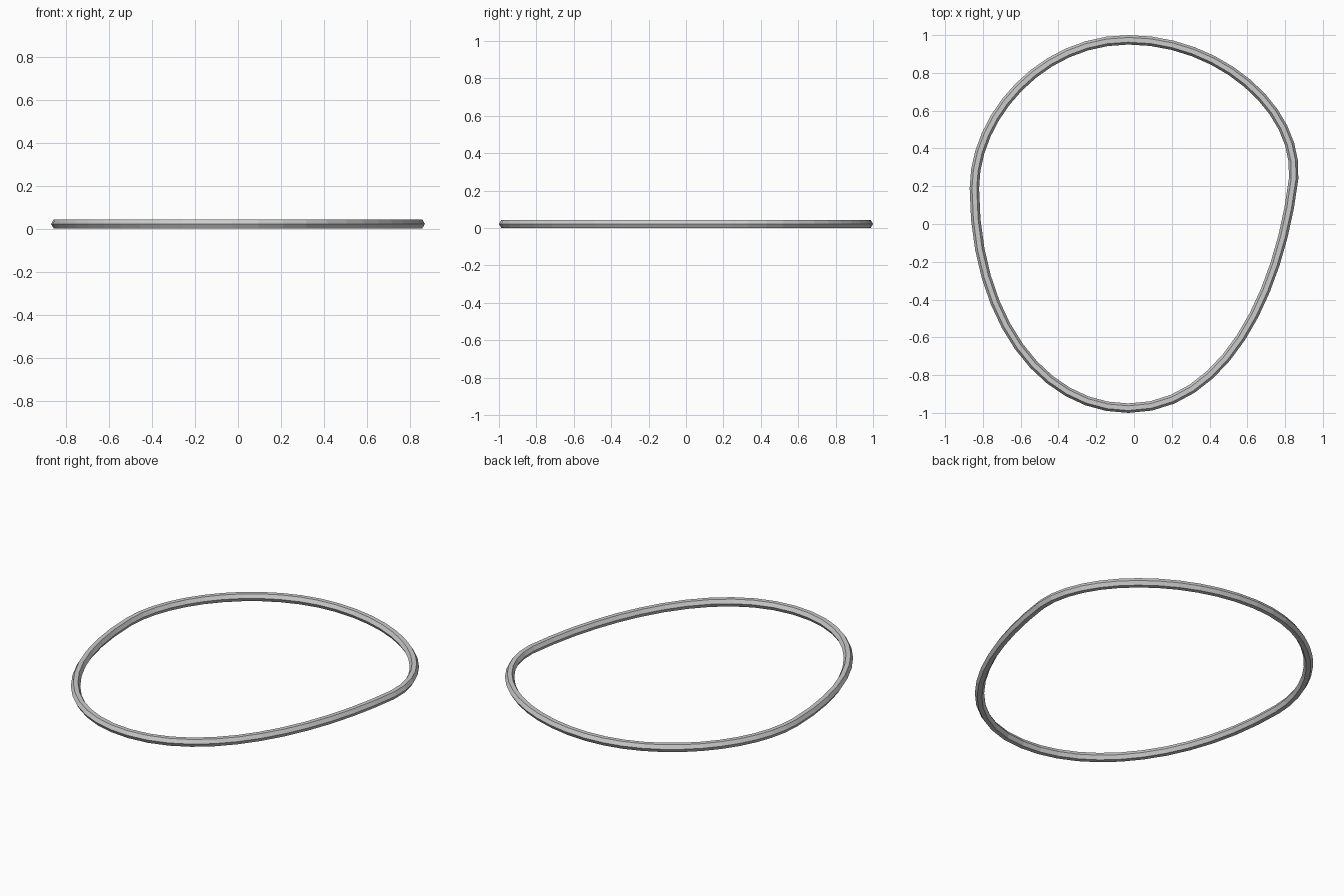
import bpy, bmesh, math
from mathutils import Vector
from mathutils.geometry import interpolate_bezier

if "Cube" in bpy.data.objects:
    bpy.data.objects.remove(bpy.data.objects["Cube"])

RADIUS, SIDES, STEPS = 0.025, 6, 12
HALF_HEIGHT = RADIUS * math.sin(math.pi / 3)

# Centreline knots, clockwise from the back: point, incoming handle, outgoing handle
knots = [
    ((-0.03, 0.975), (-0.46, 0), (0.48, 0)),
    ((0.845, 0.24), (0.03, 0.37), (-0.075, -0.62)),
    ((-0.03, -0.975), (0.50, 0), (-0.46, 0)),
    ((-0.845, 0.19), (0, -0.68), (0, 0.38)),
]


def closed_path(knots):
    path = []
    for (p, _, out), (q, inc, _) in zip(knots, knots[1:] + knots[:1]):
        p, q = Vector((*p, 0)), Vector((*q, 0))
        h1, h2 = p + Vector((*out, 0)), q + Vector((*inc, 0))
        path += interpolate_bezier(p, h1, h2, q, STEPS + 1)[:-1]
    return path


# Sweep a hexagonal section, flat side up, around the loop
path = closed_path(knots)
n = len(path)
bm = bmesh.new()
rings = []
for i, p in enumerate(path):
    t = (path[(i + 1) % n] - path[i - 1]).normalized()
    side = Vector((-t.y, t.x, 0))
    ring = []
    for k in range(SIDES):
        a = math.tau * k / SIDES
        ring.append(bm.verts.new(p + side * RADIUS * math.cos(a)
                                 + Vector((0, 0, HALF_HEIGHT + RADIUS * math.sin(a)))))
    rings.append(ring)
for i in range(n):
    a, b = rings[i], rings[(i + 1) % n]
    for k in range(SIDES):
        j = (k + 1) % SIDES
        bm.faces.new((a[k], a[j], b[j], b[k]))
bmesh.ops.recalc_face_normals(bm, faces=bm.faces)

mesh = bpy.data.meshes.new("tube_loop")
bm.to_mesh(mesh)
bm.free()
bpy.context.collection.objects.link(bpy.data.objects.new("tube_loop", mesh))
